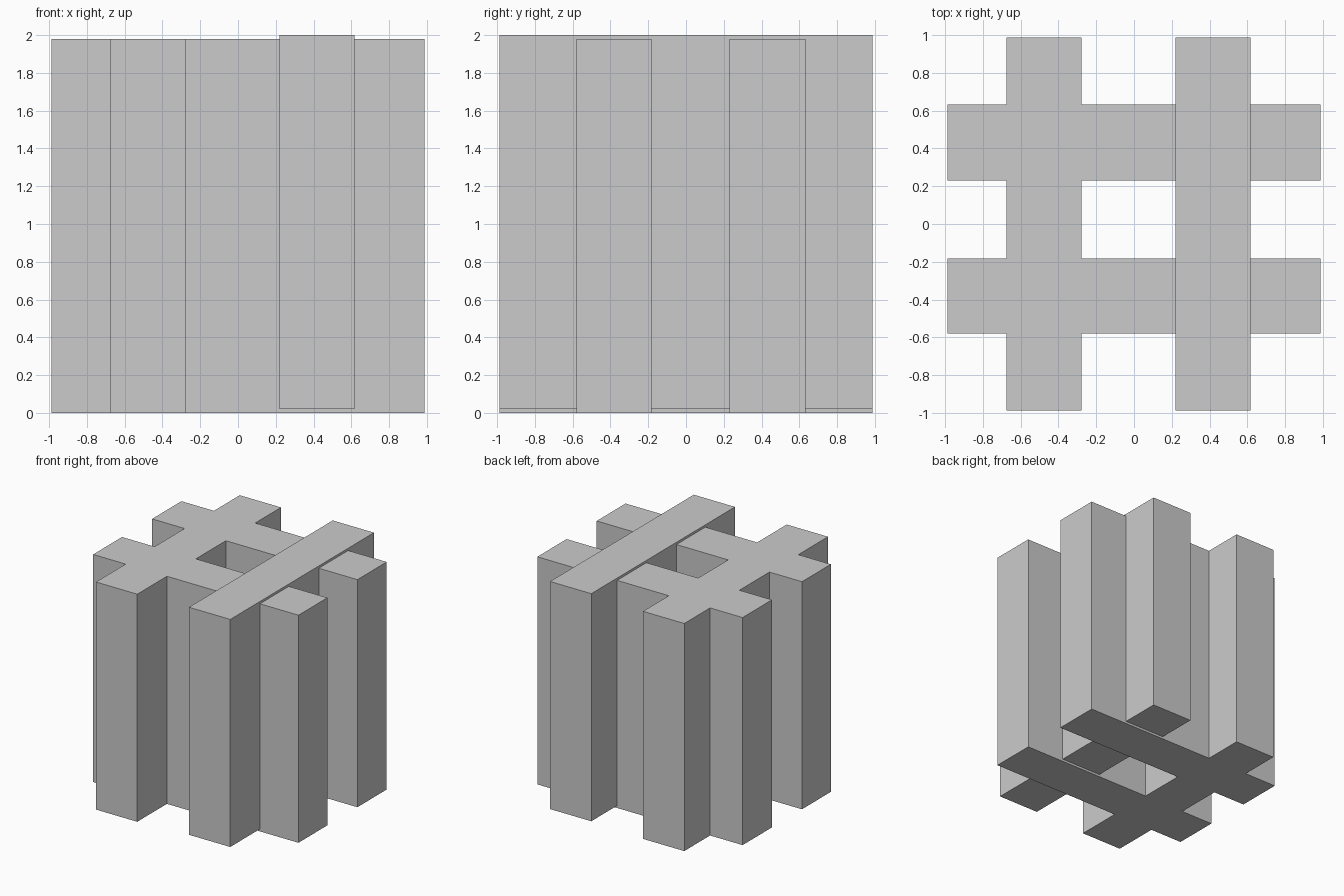
import bpy
import bmesh

if "Cube" in bpy.data.objects:
    bpy.data.objects.remove(bpy.data.objects["Cube"])

L = 0.988                      # half length of every slab
H = 1.98                       # slab height
XA, XB = -0.675, -0.278        # left slab sides
XC, XD = 0.22, 0.617           # right slab sides
Y0, Y1, Y2, Y3 = -0.58, -0.183, 0.23, 0.633   # cross slab sides


def prism(name, outline, z0, z1):
    """Extrude a counter-clockwise outline from z0 to z1."""
    bm = bmesh.new()
    face = bm.faces.new([bm.verts.new((x, y, z0)) for x, y in outline])
    res = bmesh.ops.extrude_face_region(bm, geom=[face], use_keep_orig=True)
    top = [v for v in res["geom"] if isinstance(v, bmesh.types.BMVert)]
    bmesh.ops.translate(bm, verts=top, vec=(0, 0, z1 - z0))
    bmesh.ops.recalc_face_normals(bm, faces=bm.faces)
    mesh = bpy.data.meshes.new(name)
    bm.to_mesh(mesh)
    bm.free()
    obj = bpy.data.objects.new(name, mesh)
    bpy.context.collection.objects.link(obj)
    return obj


# Left slab joined with the two cross slabs
right_side = [(XB, -L), (XB, Y0), (L, Y0), (L, Y1), (XB, Y1),
              (XB, Y2), (L, Y2), (L, Y3), (XB, Y3), (XB, L)]
swap = {XB: XA, L: -L}
left_side = [(swap[x], y) for x, y in reversed(right_side)]
prism("joined_slabs", right_side + left_side, 0, H)

# Right slab, set slightly higher
prism("raised_slab", [(XC, -L), (XD, -L), (XD, L), (XC, L)], 2 - H, 2)
